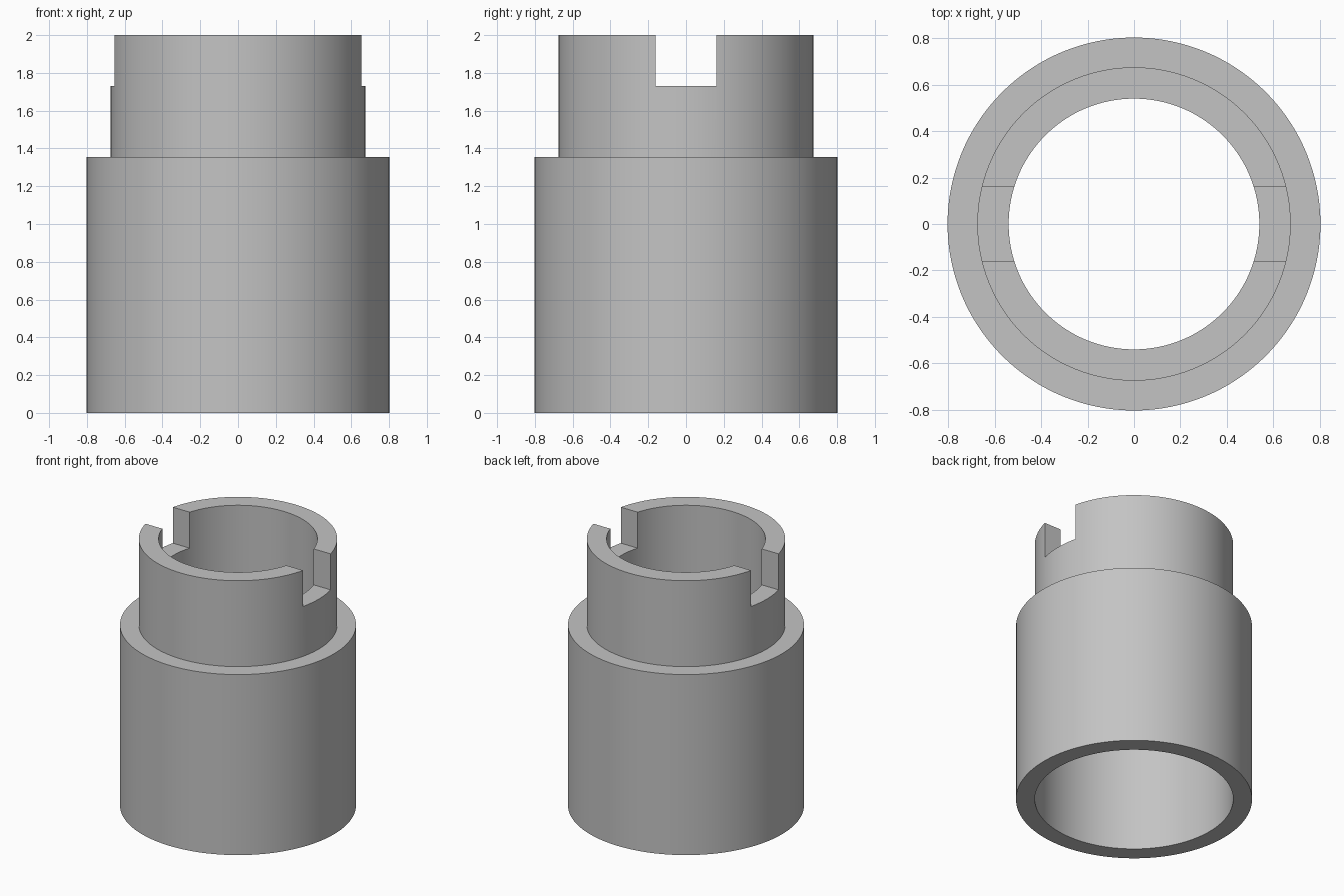
import bpy
import bmesh
from math import radians, cos, sin, tau

cube = bpy.data.objects.get("Cube")
if cube:
    bpy.data.objects.remove(cube, do_unlink=True)

SEGMENTS = 128
BODY_R, SPIGOT_R, BORE_R = 0.803, 0.675, 0.54
HEIGHT, SHOULDER_Z, SOCKET_Z = 2.0, 1.355, 1.22
SLOT_WIDTH, SLOT_Z = 0.325, 1.73

grey = bpy.data.materials.new("plain grey")
grey.use_nodes = True
colour = (0.55, 0.55, 0.55, 1)
grey.diffuse_color = colour
grey.node_tree.nodes["Principled BSDF"].inputs["Base Color"].default_value = colour


def add_object(name, bm):
    bmesh.ops.recalc_face_normals(bm, faces=bm.faces[:])
    mesh = bpy.data.meshes.new(name)
    bm.to_mesh(mesh)
    bm.free()
    mesh.materials.append(grey)
    obj = bpy.data.objects.new(name, mesh)
    bpy.context.collection.objects.link(obj)
    return obj


def lathe(name, profile):
    """Revolve a closed (radius, height) profile around z."""
    bm = bmesh.new()
    rings = [[bm.verts.new((r * cos(tau * i / SEGMENTS), r * sin(tau * i / SEGMENTS), z))
              for i in range(SEGMENTS)] for r, z in profile]
    for a, b in zip(rings, rings[1:] + rings[:1]):
        for i in range(SEGMENTS):
            j = (i + 1) % SEGMENTS
            bm.faces.new((a[i], a[j], b[j], b[i]))
    return add_object(name, bm)


# Stepped sleeve: wide socket below, narrower spigot above
sleeve = lathe("stepped_sleeve", [
    (SPIGOT_R, 0), (BODY_R, 0), (BODY_R, SHOULDER_Z), (SPIGOT_R, SHOULDER_Z),
    (SPIGOT_R, HEIGHT), (BORE_R, HEIGHT), (BORE_R, SOCKET_Z), (SPIGOT_R, SOCKET_Z)])

# Cutter for the two opposite slots in the rim
bm = bmesh.new()
bmesh.ops.create_cube(bm, size=1)
bmesh.ops.scale(bm, vec=(2, SLOT_WIDTH, 1), verts=bm.verts)
bmesh.ops.translate(bm, vec=(0, 0, SLOT_Z + 0.5), verts=bm.verts)
cutter = add_object("slot_cutter", bm)

cut = sleeve.modifiers.new("rim slots", 'BOOLEAN')
cut.operation = 'DIFFERENCE'
cut.solver = 'EXACT'
cut.object = cutter

bpy.ops.object.select_all(action='DESELECT')
bpy.context.view_layer.objects.active = sleeve
sleeve.select_set(True)
bpy.ops.object.modifier_apply(modifier=cut.name)
bpy.data.objects.remove(cutter, do_unlink=True)
bpy.ops.object.shade_smooth_by_angle(angle=radians(30))
